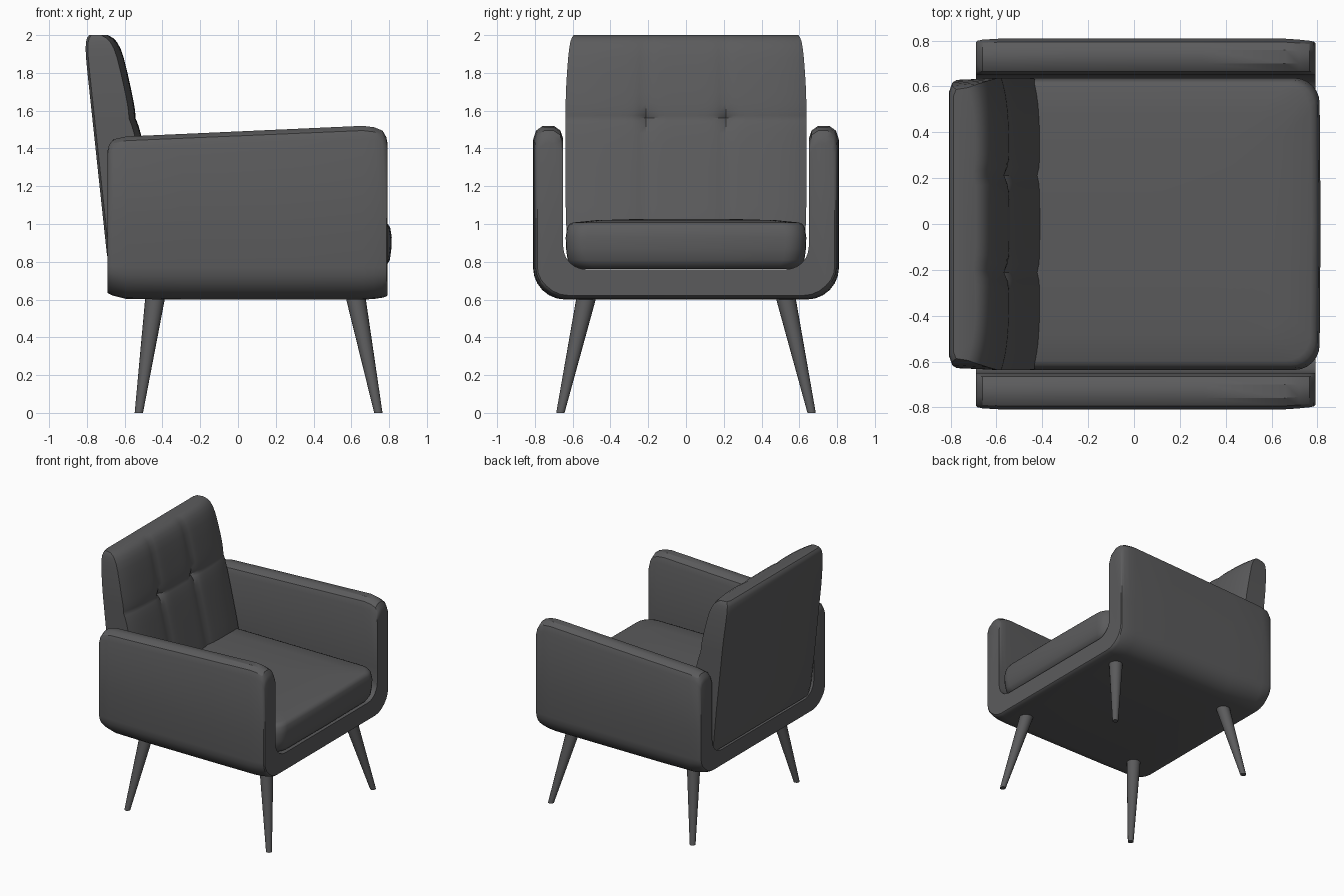
import bpy, bmesh, math

if "Cube" in bpy.data.objects:
    bpy.data.objects.remove(bpy.data.objects["Cube"])

mat = bpy.data.materials.new("charcoal grey")
mat.diffuse_color = (0.105, 0.105, 0.108, 1)
mat.use_nodes = True
mat.node_tree.nodes["Principled BSDF"].inputs["Base Color"].default_value = mat.diffuse_color


def loft(name, rings, angle=35):
    """Skin a list of equal-length closed rings and cap both ends."""
    bm = bmesh.new()
    vs = [[bm.verts.new(p) for p in r] for r in rings]
    n = len(rings[0])
    for a, b in zip(vs, vs[1:]):
        for i in range(n):
            j = (i + 1) % n
            bm.faces.new((a[i], a[j], b[j], b[i]))
    bm.faces.new(vs[0])
    bm.faces.new(vs[-1])
    bmesh.ops.recalc_face_normals(bm, faces=bm.faces[:])
    me = bpy.data.meshes.new(name)
    bm.to_mesh(me)
    bm.free()
    me.materials.append(mat)
    ob = bpy.data.objects.new(name, me)
    bpy.context.collection.objects.link(ob)
    bpy.ops.object.select_all(action='DESELECT')
    ob.select_set(True)
    bpy.context.view_layer.objects.active = ob
    bpy.ops.object.shade_smooth_by_angle(angle=math.radians(angle))
    return ob


def arc(cy, cz, r, a0, a1, n=6):
    return [(cy + r * math.cos(math.radians(a0 + (a1 - a0) * i / n)),
             cz + r * math.sin(math.radians(a0 + (a1 - a0) * i / n))) for i in range(n + 1)]


# U-shaped shell: half cross-section (y, z), mirrored, swept along x
outer = arc(0.64, 0.77, 0.17, -90, 0) + [(0.81, 1.0), (0.81, 1.45), (0.795, 1.495), (0.76, 1.52)]
inner = [(0.70, 1.52), (0.665, 1.495), (0.65, 1.45), (0.65, 1.0)] + arc(0.53, 0.88, 0.12, 0, -90)
half = [(y, z, True) for y, z in outer] + [(y, z, False) for y, z in inner]
profile = half + [(-y, z, o) for y, z, o in reversed(half)]


def shell_ring(x, drop, lift, inset):
    top = 1.49 + 0.045 * x - drop
    ring = []
    for y, z, is_outer in profile:
        if z > 0.99:
            z = 1 + (z - 1) * (top - 1) / 0.52
        if is_outer:
            y *= 1 - inset
            z += lift * max(0, min(1, (0.8 - z) / 0.15))
        ring.append((x, y, z))
    return ring


stations = [(-0.69, 0.07, 0.035, 0.022), (-0.683, 0.04, 0.03, 0.013), (-0.66, 0.012, 0.02, 0.007),
            (-0.59, 0, 0.003, 0.002), (-0.3, 0, 0, 0), (0.3, 0, 0, 0), (0.66, 0, 0, 0.002),
            (0.72, 0.01, 0.003, 0.007), (0.765, 0.03, 0.01, 0.013), (0.785, 0.065, 0.016, 0.018),
            (0.792, 0.10, 0.022, 0.028)]
loft("arm_shell", [shell_ring(*s) for s in stations])


# Seat cushion: rounded rectangles stacked in z
def seat_ring(z, d):
    x0, x1, w = -0.62, 0.81 - d, 0.637 - d
    r = 0.11
    right = arc(x1 - r, w - r, r, 0, 90)
    left = [(x, -y) for x, y in reversed(right)]
    mid = (x1 + 0.004, 0)
    return [(x, y, z) for x, y in [mid] + right + [(x0, w), (x0, -w)] + left]


loft("seat_cushion", [seat_ring(z, d) for z, d in
     [(0.762, 0.06), (0.775, 0.03), (0.81, 0.01), (0.87, 0.002), (0.93, 0.0), (0.98, 0.008),
      (1.0, 0.02), (1.008, 0.04), (1.02, 0.16), (1.027, 0.4)]], 40)


# Leaning backrest with tufted front: rings stacked in z
def back_ring(z, d, w):
    xr = -0.69 - 0.107 * (z - 0.8)
    xf = -0.36 - 0.225 * (z - 0.8)
    ring = [(xr + d * 0.5, -0.595 * w / 0.637, z), (xr + 0.012 + d * 0.5, -w + 0.008, z)]
    n = 36
    for i in range(n + 1):
        y = -w + 2 * w * i / n
        seam = min(abs(y - 0.21), abs(y + 0.21))
        row = math.exp(-abs(z - 1.56) / 0.045)
        col = math.exp(-seam / 0.03)
        edge = 0.035 * (abs(y) / w) ** 6
        x = xf - d - edge - 0.012 * col - 0.012 * row - 0.03 * row * col
        ring.append((x, y, z))
    ring += [(xr + 0.012 + d * 0.5, w - 0.008, z), (xr + d * 0.5, 0.595 * w / 0.637, z)]
    return ring


levels = [(0.77, 0.01, 0.62), (0.85, 0, 0.63), (1.1, 0, 0.637), (1.3, 0, 0.637)]
levels += [(z, 0, 0.637) for z in (1.42, 1.48, 1.52, 1.545, 1.56, 1.575, 1.6, 1.64)]
levels += [(1.7, 0, 0.636), (1.8, 0, 0.63), (1.88, 0.002, 0.624), (1.93, 0.008, 0.618),
           (1.965, 0.02, 0.612), (1.985, 0.035, 0.605), (2.0, 0.06, 0.595)]
loft("backrest", [back_ring(*l) for l in levels])

# Four splayed tapered legs
for side in (-1, 1):
    for label, xt, xb in (("front", 0.625, 0.743), ("back", -0.44, -0.525)):
        rings = []
        for x, y, z, r in ((xb, 0.665, 0, 0.022), (xt, 0.53, 0.6, 0.052), (xt, 0.525, 0.64, 0.053)):
            rings.append([(x + r * math.cos(a * math.pi / 8), side * y + r * math.sin(a * math.pi / 8), z)
                          for a in range(16)])
        loft(f"{label}_leg_{'left' if side > 0 else 'right'}", rings, 40)
